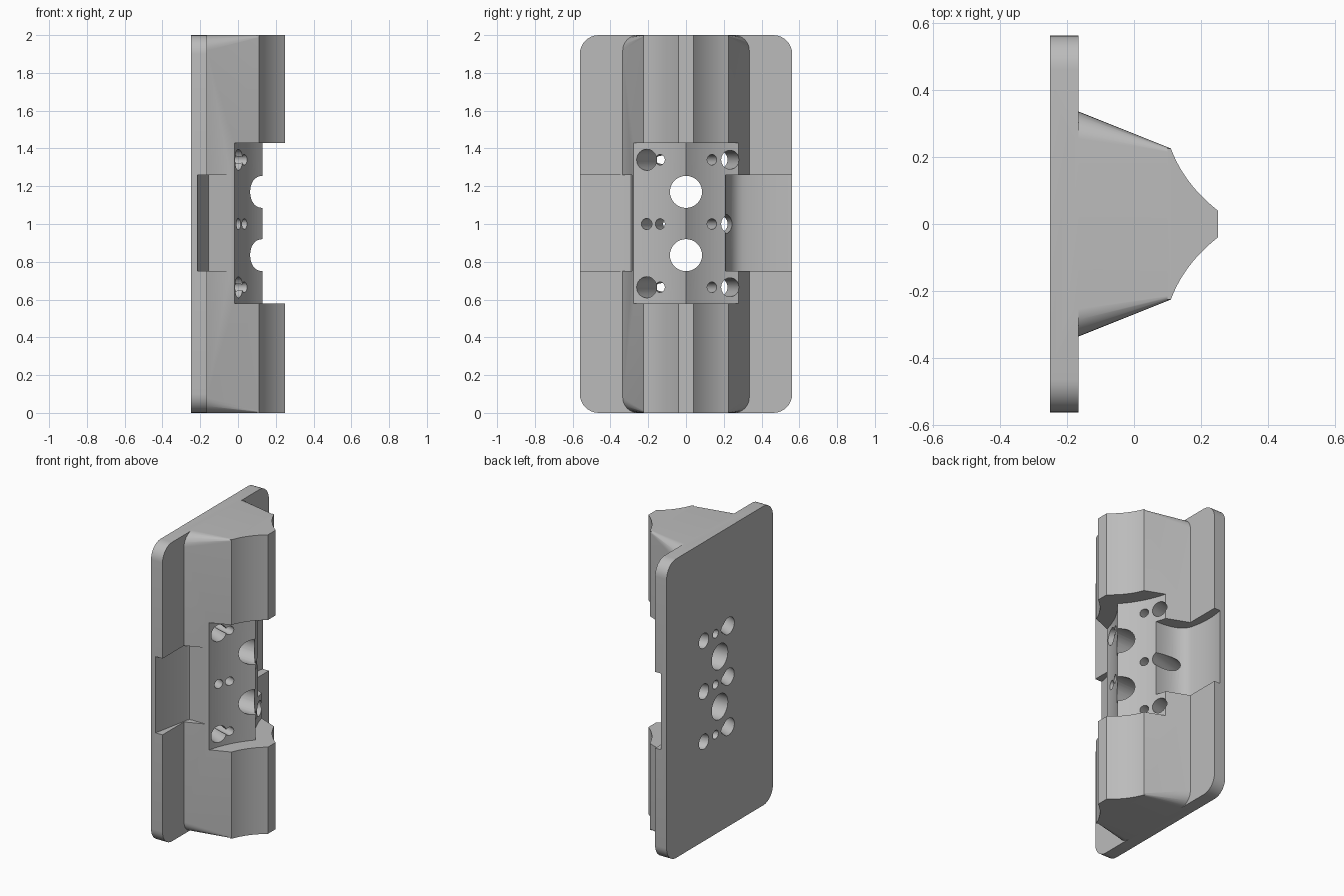
import bpy, bmesh, math
from mathutils import Vector

cube = bpy.data.objects.get("Cube")
if cube:
    bpy.data.objects.remove(cube, do_unlink=True)

grey = bpy.data.materials.new("plain_grey")
grey.use_nodes = True
colour = (0.5, 0.5, 0.5, 1)
grey.diffuse_color = colour
grey.node_tree.nodes["Principled BSDF"].inputs["Base Color"].default_value = colour


def loft(name, lower, upper):
    """Closed solid between two matching outlines."""
    bm = bmesh.new()
    a = [bm.verts.new(p) for p in lower]
    b = [bm.verts.new(p) for p in upper]
    bm.faces.new(a)
    bm.faces.new(b)
    for i in range(len(a)):
        j = (i + 1) % len(a)
        bm.faces.new((a[i], a[j], b[j], b[i]))
    bmesh.ops.recalc_face_normals(bm, faces=bm.faces)
    mesh = bpy.data.meshes.new(name)
    bm.to_mesh(mesh)
    bm.free()
    mesh.materials.append(grey)
    obj = bpy.data.objects.new(name, mesh)
    bpy.context.collection.objects.link(obj)
    return obj


def prism(name, outline, z0, z1):
    return loft(name, [(x, y, z0) for x, y in outline], [(x, y, z1) for x, y in outline])


def rounded(x, half_width, r, steps=8):
    """Rounded upright rectangle, two units tall."""
    pts = []
    for k, (sy, cz) in enumerate([(1, 2 - r), (-1, 2 - r), (-1, r), (1, r)]):
        for i in range(steps + 1):
            a = (k + i / steps) * math.pi / 2
            pts.append((x, sy * (half_width - r) + r * math.cos(a), cz + r * math.sin(a)))
    return pts


def bend(p, c, q, steps=14):
    """Smooth curve from p to q pulled towards c."""
    p, c, q = Vector(p), Vector(c), Vector(q)
    return [tuple(p * (1 - t) ** 2 + c * 2 * t * (1 - t) + q * t * t)
            for t in (i / steps for i in range(steps + 1))]


def flip(pts):
    return [(x, -y) for x, y in reversed(pts)]


def combine(target, tool, operation):
    mod = target.modifiers.new("cut", 'BOOLEAN')
    mod.operation = operation
    mod.solver = 'EXACT'
    mod.object = tool
    bpy.context.view_layer.objects.active = target
    bpy.ops.object.modifier_apply(modifier=mod.name)
    bpy.data.objects.remove(tool, do_unlink=True)


def drill(target, start, end, r):
    """Round hole between two points."""
    s, e = Vector(start), Vector(end)
    side = (e - s).cross(Vector((0, 0, 1))).normalized()
    up = Vector((0, 0, 1))
    ring = [(side * math.cos(a) + up * math.sin(a)) * r
            for a in (i * math.tau / 32 for i in range(32))]
    combine(target, loft("drill", [s + v for v in ring], [e + v for v in ring]), 'DIFFERENCE')


# Back plate, tapered body and concave front ridge
block = loft("mounting_block", rounded(-0.25, 0.562, 0.1), rounded(-0.165, 0.562, 0.1))
body = loft("body", rounded(-0.2, 0.349, 0.09), rounded(0.11, 0.225, 0.012))
combine(block, body, 'UNION')
flank = bend((0.11, 0.225), (0.15, 0.118), (0.25, 0.04))
ridge = prism("ridge", [(0.1, 0.225)] + flank + flip(flank) + [(0.1, -0.225)], 0, 2)
combine(block, ridge, 'UNION')

# Central pocket with a curved two-sided floor
floor = bend((-0.02, 0.28), (0.02, 0.12), (0.13, 0))
pocket = prism("pocket", [(-0.02, 0.4)] + floor + flip(floor)[1:]
               + [(-0.02, -0.4), (0.4, -0.4), (0.4, 0.4)], 0.58, 1.43)
combine(block, pocket, 'DIFFERENCE')

# Side recesses: a sloping step on one side, a scoop on the other
step = [(0.3, -0.285), (-0.145, -0.285), (-0.157, -0.29), (-0.165, -0.305),
        (-0.217, -0.57), (0.3, -0.57)]
combine(block, prism("step", step, 0.75, 1.26), 'DIFFERENCE')
scoop = (bend((-0.005, 0.21), (-0.18, 0.21), (-0.205, 0.3), 10)
         + bend((-0.205, 0.3), (-0.24, 0.44), (-0.208, 0.57), 10)[1:])
combine(block, prism("scoop", [(0.3, 0.21)] + scoop + [(0.3, 0.57)], 0.75, 1.26), 'DIFFERENCE')

# Two straight centre holes
for z in (0.835, 1.17):
    drill(block, (-0.4, 0, z), (0.4, 0, z), 0.085)

# Three rows of slanted screw holes
for z in (0.665, 1.0, 1.34):
    middle = z == 1.0
    for side in (-1, 1):
        drill(block, (-0.31, side * 0.025, z), (0.15, side * 0.175, z), 0.028)
    drill(block, (-0.3, -0.07, z), (0.15, -0.275, z), 0.03 if middle else 0.056)
    if middle:
        drill(block, (-0.3, -0.07, z), (-0.12, -0.152, z), 0.055)
    drill(block, (-0.3, 0.155, z), (0.15, 0.275, z), 0.05)

# Smooth curves, sharp edges
bpy.ops.object.select_all(action='DESELECT')
block.select_set(True)
bpy.context.view_layer.objects.active = block
bpy.ops.object.shade_smooth_by_angle(angle=math.radians(25))
